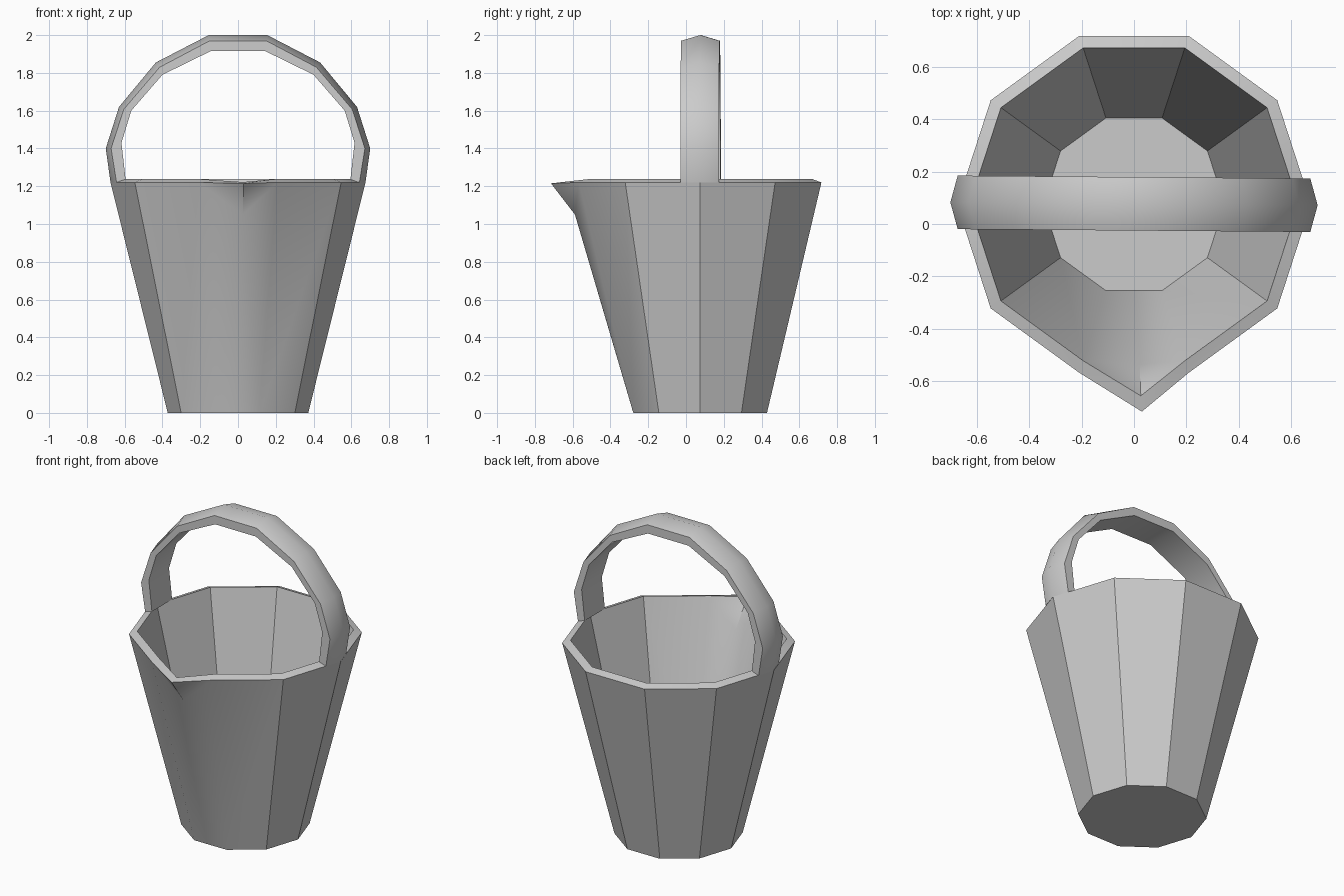
import bpy, bmesh, math

if "Cube" in bpy.data.objects:
    bpy.data.objects.remove(bpy.data.objects["Cube"])

CY = 0.075  # y centre of the bucket body


def finish(name, bm, angle):
    bmesh.ops.recalc_face_normals(bm, faces=bm.faces)
    me = bpy.data.meshes.new(name)
    bm.to_mesh(me)
    bm.free()
    ob = bpy.data.objects.new(name, me)
    bpy.context.collection.objects.link(ob)
    bpy.ops.object.select_all(action='DESELECT')
    ob.select_set(True)
    bpy.context.view_layer.objects.active = ob
    bpy.ops.object.shade_smooth_by_angle(angle=math.radians(angle))
    return ob


# Bucket: ten-sided tapered shell, with an extra point in the front side for the spout
bm = bmesh.new()


def ring(r, z, mid):
    vs = []
    for i in range(10):
        a = math.radians(36 * i)
        vs.append(bm.verts.new((r * math.cos(a), CY + r * math.sin(a), z)))
        if i == 7:
            vs.append(bm.verts.new(mid))
    return vs


def wall(low, high, spout_point):
    s = bm.verts.new(spout_point)
    for i in range(11):
        j = (i + 1) % 11
        if i in (7, 8):  # the two halves of the spout side
            c, m = (i, j) if i == 7 else (j, i)
            bm.faces.new((low[c], low[m], s))
            bm.faces.new((low[c], s, high[c]))
            bm.faces.new((s, high[m], high[c]))
        else:
            bm.faces.new((low[i], low[j], high[j], high[i]))


base = ring(0.372, 0, (0.01, -0.279, 0))
rim_out = ring(0.675, 1.22, (0.03, -0.715, 1.215))
rim_in = ring(0.627, 1.237, (0.026, -0.655, 1.222))
floor = ring(0.346, 0.08, (0.01, -0.254, 0.08))
wall(base, rim_out, (0.025, -0.588, 1.05))
wall(floor, rim_in, (0.022, -0.535, 1.06))
for i in range(11):
    j = (i + 1) % 11
    bm.faces.new((rim_out[i], rim_out[j], rim_in[j], rim_in[i]))
bm.faces.new(base)
bm.faces.new(floor)
finish("bucket", bm, 30)

# Handle: five-sided band with a ridged outer face, swept over the rim
ridge = [(0.675, 1.22), (0.70, 1.40), (0.63, 1.62), (0.435, 1.855), (0.155, 2.0)]
outer = [(0.643, 1.22), (0.672, 1.40), (0.605, 1.607), (0.415, 1.83), (0.15, 1.97)]
inner = [(0.595, 1.235), (0.617, 1.43), (0.565, 1.60), (0.40, 1.79), (0.145, 1.915)]

bm = bmesh.new()
sections = []
for side, order in ((1, range(5)), (-1, range(4, -1, -1))):
    for k in order:
        pts = [(ridge[k], 0), (outer[k], 0.102), (inner[k], 0.102),
               (inner[k], -0.102), (outer[k], -0.102)]
        sections.append([bm.verts.new((side * p[0], CY + 0.002 + dy - 0.008 * side * p[0], p[1]))
                         for p, dy in pts])
for a, b in zip(sections, sections[1:]):
    for i in range(5):
        j = (i + 1) % 5
        bm.faces.new((a[i], a[j], b[j], b[i]))
bm.faces.new(sections[0])
bm.faces.new(sections[-1])
finish("handle", bm, 36)
